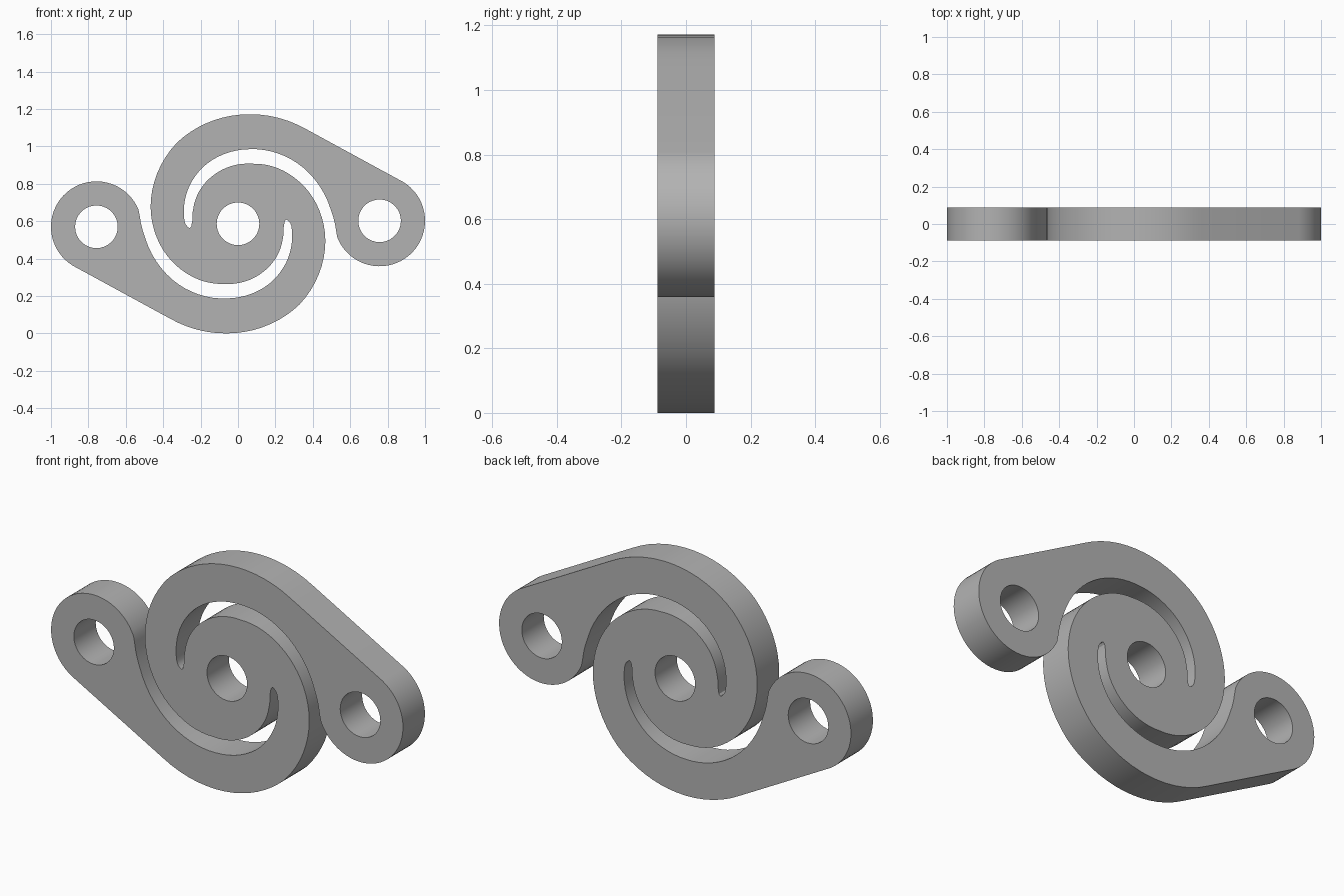
import bpy, bmesh
from math import sin, cos, radians

if "Cube" in bpy.data.objects:
    bpy.data.objects.remove(bpy.data.objects["Cube"])

HALF_DEPTH = 0.089
MID_HEIGHT = 0.586
LUG, LUG_R, HOLE_R = (-0.757, -0.016), 0.243, 0.114


def arc(centre, r, start, end, steps):
    """Points on a circular arc, angles in degrees."""
    angles = [radians(start + (end - start) * i / steps) for i in range(steps + 1)]
    return [(centre[0] + r * cos(a), centre[1] + r * sin(a)) for a in angles]


def spiral(keys, step=5):
    """Spiral through (angle, radius) keys around the hub."""
    pts = []
    for (a0, r0), (a1, r1) in zip(keys, keys[1:]):
        n = max(1, round(abs(a1 - a0) / step))
        for i in range(n):
            t = i / n
            a, r = radians(a0 + (a1 - a0) * t), r0 + (r1 - r0) * t
            pts.append((r * cos(a), r * sin(a)))
    a, r = radians(keys[-1][0]), keys[-1][1]
    return pts + [(r * cos(a), r * sin(a))]


def add_loop(curve, pts):
    spline = curve.splines.new("POLY")
    spline.points.add(len(pts) - 1)
    for p, (x, y) in zip(spline.points, pts):
        p.co = (x, y, 0, 1)
    spline.use_cyclic_u = True


# Half outline: round the lug, along the slot's outer wall to its tip,
# then back along the inner wall and out over the opposite arm
half = arc(LUG, LUG_R, 239, 22, 36)
half += spiral([(175, 0.528), (188.6, 0.502), (226, 0.453), (261, 0.404),
                (297, 0.362), (340.5, 0.305), (358, 0.285), (361, 0.279),
                (364, 0.267), (365, 0.259), (363, 0.25), (356, 0.245),
                (340.5, 0.253), (298, 0.29), (256, 0.331), (219, 0.39),
                (169, 0.476), (127, 0.543), (84, 0.589), (54, 0.624)])
outline = half + [(-x, -y) for x, y in half]

# Flat filled profile with hub and lug holes, given thickness
curve = bpy.data.curves.new("spiral_plate_profile", "CURVE")
curve.dimensions = "2D"
curve.fill_mode = "BOTH"
curve.extrude = HALF_DEPTH
add_loop(curve, outline)
for centre in ((0, 0), LUG, (-LUG[0], -LUG[1])):
    add_loop(curve, arc(centre, HOLE_R, 0, 350, 35))

plate = bpy.data.objects.new("spiral_plate", curve)
bpy.context.collection.objects.link(plate)
plate.rotation_euler.x = radians(90)
plate.location.z = MID_HEIGHT

bpy.ops.object.select_all(action="DESELECT")
plate.select_set(True)
bpy.context.view_layer.objects.active = plate
bpy.ops.object.convert(target="MESH")
plate = bpy.context.object

# Weld the caps to the walls
bm = bmesh.new()
bm.from_mesh(plate.data)
bmesh.ops.remove_doubles(bm, verts=bm.verts, dist=0.0005)
bmesh.ops.recalc_face_normals(bm, faces=bm.faces)
bm.to_mesh(plate.data)
bm.free()
bpy.ops.object.shade_smooth_by_angle(angle=radians(30))

# Plain grey
grey = bpy.data.materials.new("plain_grey")
grey.use_nodes = True
colour = (0.45, 0.45, 0.45, 1)
grey.diffuse_color = colour
grey.node_tree.nodes["Principled BSDF"].inputs["Base Color"].default_value = colour
plate.data.materials.clear()
plate.data.materials.append(grey)
